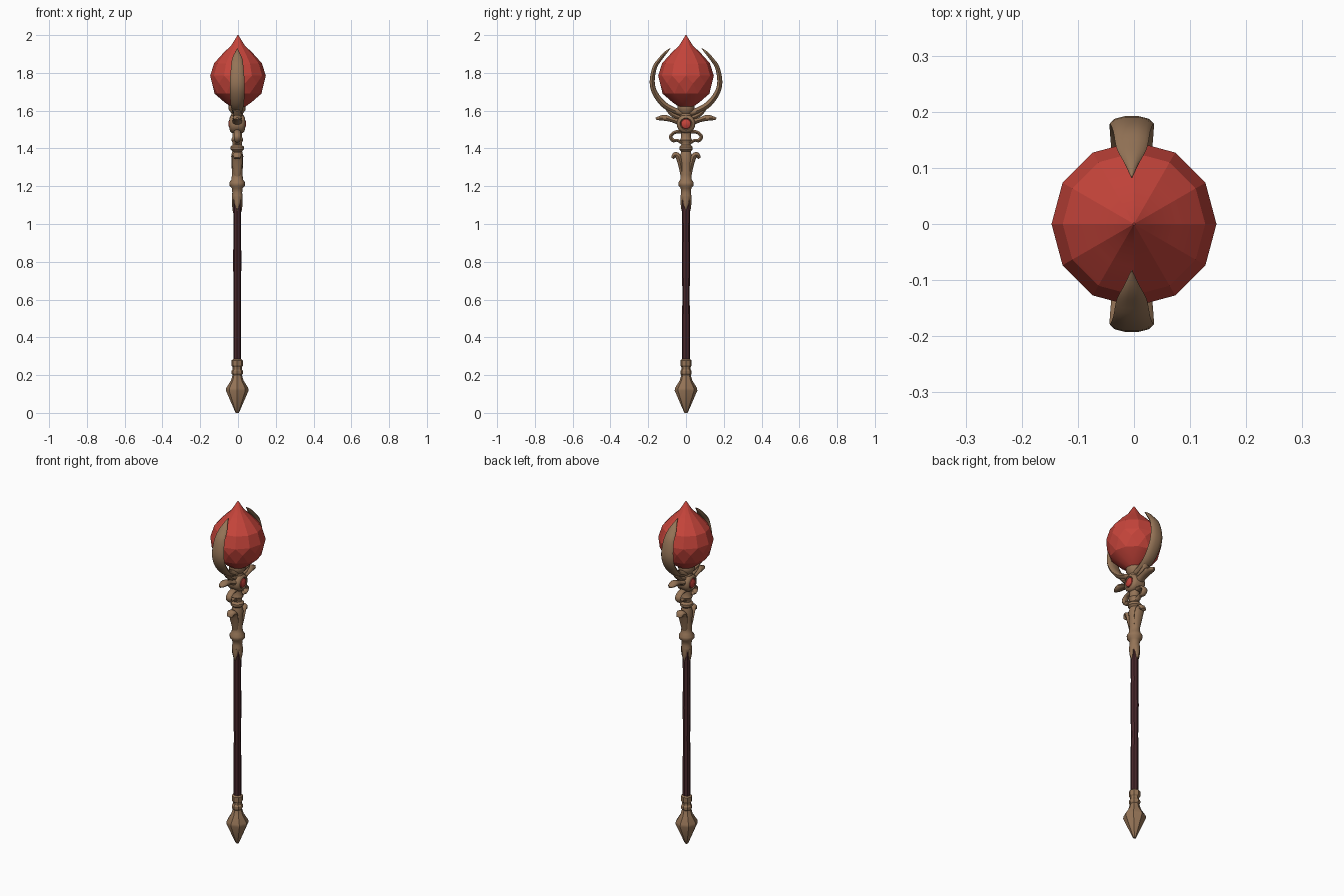
import bpy, bmesh, math
from mathutils import Vector

if "Cube" in bpy.data.objects:
    bpy.data.objects.remove(bpy.data.objects["Cube"], do_unlink=True)

AXIS_X = -0.004  # the metalwork sits slightly off centre


def material(name, color):
    m = bpy.data.materials.new(name)
    m.use_nodes = True
    m.diffuse_color = (*color, 1)
    m.node_tree.nodes["Principled BSDF"].inputs["Base Color"].default_value = (*color, 1)
    return m


bronze = material("bronze", (0.30, 0.175, 0.095))
wood = material("dark red wood", (0.065, 0.02, 0.024))
crimson = material("crimson crystal", (0.56, 0.058, 0.043))


def finish(name, bm, mat, angle=35):
    bmesh.ops.recalc_face_normals(bm, faces=bm.faces)
    mesh = bpy.data.meshes.new(name)
    bm.to_mesh(mesh)
    bm.free()
    mesh.materials.append(mat)
    ob = bpy.data.objects.new(name, mesh)
    bpy.context.collection.objects.link(ob)
    if angle:
        bpy.ops.object.select_all(action="DESELECT")
        ob.select_set(True)
        bpy.context.view_layer.objects.active = ob
        bpy.ops.object.shade_smooth_by_angle(angle=math.radians(angle))
    return ob


def skin(rings):
    """Join equal rings of points into a closed tube."""
    bm = bmesh.new()
    loops = [[bm.verts.new(p) for p in ring] for ring in rings]
    n = len(loops[0])
    for a, b in zip(loops, loops[1:]):
        for i in range(n):
            j = (i + 1) % n
            bm.faces.new((a[i], a[j], b[j], b[i]))
    bm.faces.new(loops[0])
    bm.faces.new(loops[-1])
    return bm


def lathe(name, profile, sides, mat, angle=35, x=AXIS_X):
    turn = [2 * math.pi * i / sides for i in range(sides)]
    rings = [[(x + r * math.cos(t), r * math.sin(t), z) for t in turn] for r, z in profile]
    return finish(name, skin(rings), mat, angle)


def smooth_path(points, steps=4):
    """Catmull-Rom resampling of (y, z, half width, half thickness) points."""
    p = [Vector(q) for q in points]
    p = [2 * p[0] - p[1]] + p + [2 * p[-1] - p[-2]]
    out = []
    for a, b, c, d in zip(p, p[1:], p[2:], p[3:]):
        for k in range(steps):
            t = k / steps
            out.append(0.5 * (2 * b + (c - a) * t + (2 * a - 5 * b + 4 * c - d) * t * t
                              + (3 * b - a - 3 * c + d) * t ** 3))
    return out + [p[-2]]


def blade(name, points, side, sides=10):
    """Sweep an oval section along a path in the y-z plane."""
    path = smooth_path(points)
    rings = []
    for i, q in enumerate(path):
        before, after = path[max(i - 1, 0)], path[min(i + 1, len(path) - 1)]
        ty, tz = after[0] - before[0], after[1] - before[1]
        size = math.hypot(ty, tz) or 1
        ny, nz = -tz / size, ty / size
        w, h = max(q[2], 0.001), max(q[3], 0.001)
        ring = []
        for k in range(sides):
            t = 2 * math.pi * k / sides
            s = h * math.sin(t)
            ring.append((AXIS_X + w * math.cos(t), side * (q[0] + ny * s), q[1] + nz * s))
        rings.append(ring)
    return finish(name, skin(rings), bronze, 50)


# Pointed foot and shaft
lathe("foot_spike", [(0.008, 0), (0.014, 0.012), (0.06, 0.118), (0.058, 0.132), (0.033, 0.172),
                     (0.025, 0.2), (0.03, 0.208), (0.03, 0.222), (0.024, 0.23), (0.024, 0.242),
                     (0.03, 0.25), (0.03, 0.278), (0.022, 0.284)], 8, bronze, 30)
lathe("shaft", [(0.021, 0.27), (0.021, 0.5), (0.019, 0.62), (0.022, 0.8), (0.02, 0.95),
                (0.022, 1.14)], 8, wood)

# Turned socket and neck
lathe("socket", [(0.024, 1.125), (0.029, 1.135), (0.029, 1.15), (0.026, 1.165), (0.029, 1.19),
                 (0.041, 1.203), (0.042, 1.22), (0.031, 1.235), (0.028, 1.26), (0.03, 1.32),
                 (0.032, 1.36), (0.026, 1.385), (0.036, 1.395), (0.036, 1.408), (0.025, 1.418),
                 (0.025, 1.43), (0.032, 1.445), (0.026, 1.46), (0.026, 1.49), (0.034, 1.53),
                 (0.034, 1.57), (0.03, 1.585), (0.045, 1.605), (0.045, 1.63), (0.035, 1.645)],
      14, bronze, 40)

# Pointed tabs gripping the shaft
for i in range(4):
    tab = blade("socket_tab", [(0.022, 1.145, 0.016, 0.007), (0.022, 1.11, 0.014, 0.007),
                               (0.02, 1.07, 0.001, 0.004)], 1)
    for v in tab.data.vertices:
        x, y = v.co.x - AXIS_X, v.co.y
        c, s = round(math.cos(i * math.pi / 2)), round(math.sin(i * math.pi / 2))
        v.co.x, v.co.y = AXIS_X + x * c - y * s, x * s + y * c

for side, word in ((1, "back"), (-1, "front")):
    # Crescent prong around the crystal
    blade(word + "_prong", [(0.0, 1.585, 0.022, 0.02), (0.06, 1.6, 0.028, 0.017),
                            (0.12, 1.635, 0.035, 0.017), (0.165, 1.695, 0.039, 0.015),
                            (0.179, 1.755, 0.039, 0.014), (0.165, 1.83, 0.033, 0.012),
                            (0.135, 1.875, 0.027, 0.010), (0.11, 1.905, 0.014, 0.008),
                            (0.083, 1.93, 0.001, 0.002)], side)
    # Side horn
    blade(word + "_horn", [(0.02, 1.535, 0.03, 0.022), (0.07, 1.55, 0.024, 0.013),
                           (0.11, 1.562, 0.024, 0.017), (0.14, 1.56, 0.02, 0.012),
                           (0.16, 1.558, 0.006, 0.006)], side)
    blade(word + "_horn_brace", [(0.03, 1.56, 0.02, 0.012), (0.07, 1.578, 0.022, 0.012),
                                 (0.1, 1.605, 0.018, 0.008)], side)
    # Small scroll under the boss
    blade(word + "_scroll", [(0.025, 1.49, 0.018, 0.012), (0.06, 1.485, 0.018, 0.009),
                             (0.081, 1.463, 0.018, 0.01), (0.068, 1.442, 0.016, 0.01),
                             (0.045, 1.443, 0.014, 0.008), (0.02, 1.428, 0.016, 0.009)], side)
    # Flaring leaf on the neck
    blade(word + "_leaf", [(0.018, 1.25, 0.016, 0.01), (0.028, 1.31, 0.026, 0.013),
                           (0.04, 1.355, 0.028, 0.016), (0.058, 1.366, 0.024, 0.015),
                           (0.072, 1.348, 0.016, 0.008)], side)

# Round boss with a set stone on each flank
for sign, word in ((1, "left"), (-1, "right")):
    for name, profile, mat in (
            ("boss", [(0.05, 0), (0.05, 0.024), (0.043, 0.036), (0.032, 0.04), (0.028, 0.034)], bronze),
            ("stone", [(0.029, 0.03), (0.025, 0.04), (0.012, 0.046), (0.002, 0.047)], crimson)):
        ob = lathe(word + "_" + name, profile, 14, mat, 40, x=0)
        for v in ob.data.vertices:
            x, y, z = v.co
            v.co = (AXIS_X + sign * z, sign * y, 1.53 + x)

# Faceted teardrop crystal, lower rings staggered for triangular facets
SIDES = 12
rings = []
for r, z, twist in ((0.03, 1.615, 0), (0.075, 1.645, 0.5), (0.124, 1.69, 0), (0.142, 1.745, 0.5),
                    (0.147, 1.785, 0), (0.127, 1.85, 0), (0.078, 1.905, 0), (0.036, 1.945, 0),
                    (0.002, 2.0, 0)):
    turn = [2 * math.pi * (i + twist) / SIDES for i in range(SIDES)]
    rings.append([(r * math.cos(t), r * math.sin(t), z) for t in turn])
crystal = skin(rings)
bmesh.ops.triangulate(crystal, faces=crystal.faces)
finish("crystal", crystal, crimson, 16)
